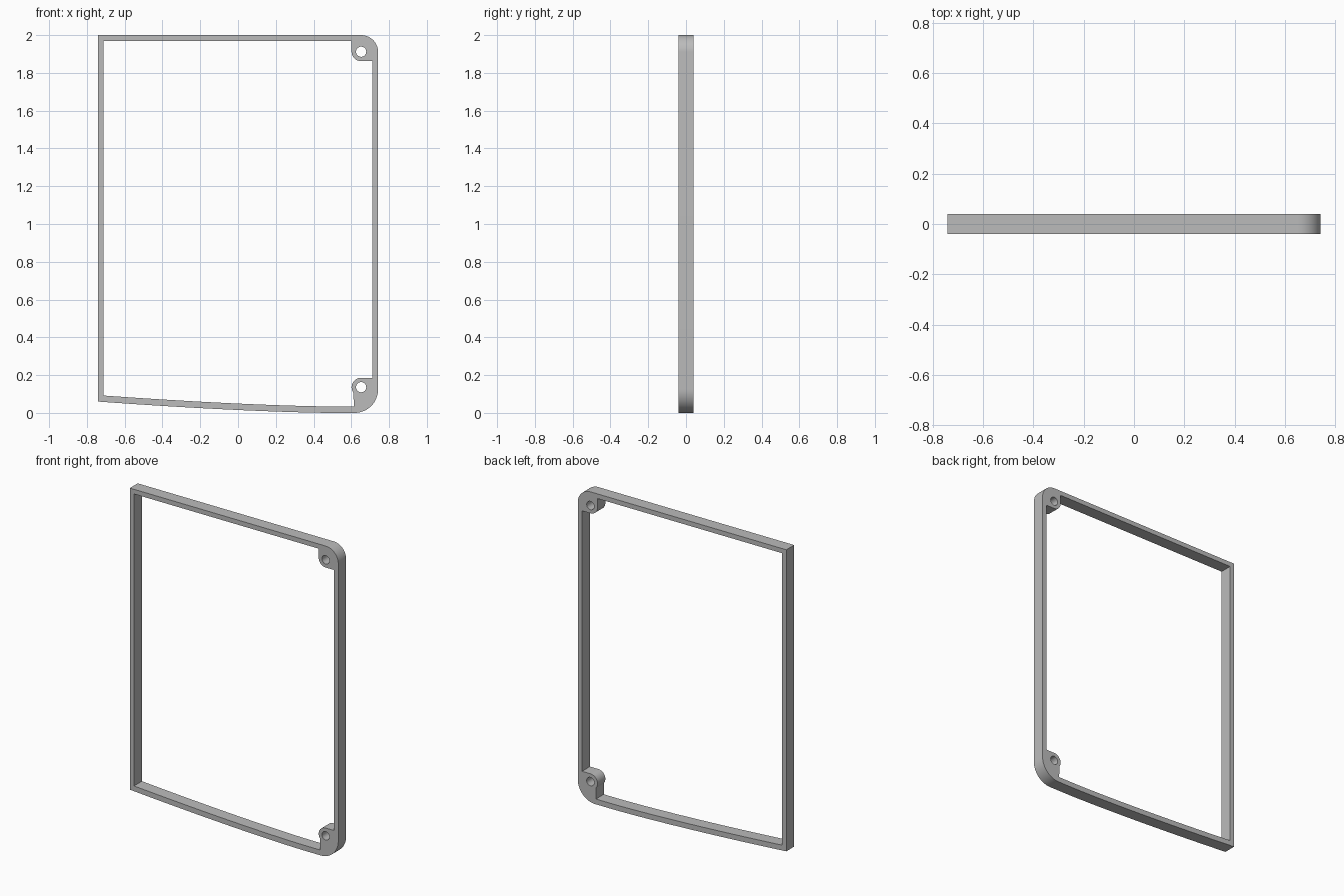
import bpy, bmesh
from math import cos, sin, radians
from mathutils import Vector

if "Cube" in bpy.data.objects:
    bpy.data.objects.remove(bpy.data.objects["Cube"], do_unlink=True)

DEPTH = 0.08
LEFT, RIGHT, TOP = -0.742, 0.742, 2.0
WALL = 0.03
BOSS_X, BOSS_R, HOLE_R = 0.652, 0.05, 0.027
BOSS_HIGH, BOSS_LOW = 1.912, 0.136


def arc(cx, cz, r, start, end, steps=16):
    angles = [radians(start + (end - start) * i / steps) for i in range(steps + 1)]
    return [(cx + r * cos(a), cz + r * sin(a)) for a in angles]


def sag(x):
    """Height of the gently bowed lower edge."""
    return 0.06 * (max(0.5 - x, 0) / 1.242) ** 1.5


def lower_edge(x0, x1, lift, steps=24):
    xs = [x0 + (x1 - x0) * i / steps for i in range(steps + 1)]
    return [(x, sag(x) + lift) for x in xs]


# Outer outline: square on one side, rounded corners on the other
outer = [(LEFT, TOP)] + lower_edge(LEFT, RIGHT - 0.125, 0)
outer += arc(RIGHT - 0.125, 0.125, 0.125, -90, 0)[1:]
outer += arc(RIGHT - 0.09, TOP - 0.09, 0.09, 0, 90)

# Inner outline, wrapping around the two screw bosses
inner = [(LEFT + WALL, TOP - WALL), (BOSS_X - BOSS_R, TOP - WALL)]
inner += arc(BOSS_X, BOSS_HIGH, BOSS_R, 180, 270)
inner += [(RIGHT - WALL, BOSS_HIGH - BOSS_R), (RIGHT - WALL, BOSS_LOW + BOSS_R)]
inner += arc(BOSS_X, BOSS_LOW, BOSS_R, 90, 218)
inner += lower_edge(BOSS_X - 0.039, LEFT + WALL, 0.034)

# Screw holes
holes = [arc(BOSS_X, z, HOLE_R, 0, 360, 32)[:-1] for z in (BOSS_HIGH, BOSS_LOW)]

# Fill the profile and extrude it to the frame depth
bm = bmesh.new()
for loop in [outer, inner] + holes:
    verts = [bm.verts.new((x, -DEPTH / 2, z)) for x, z in loop]
    for a, b in zip(verts, verts[1:] + verts[:1]):
        bm.edges.new((a, b))
bmesh.ops.triangle_fill(bm, edges=bm.edges[:], use_beauty=True, normal=Vector((0, -1, 0)))
result = bmesh.ops.extrude_face_region(bm, geom=bm.faces[:], use_keep_orig=True)
moved = [v for v in result["geom"] if isinstance(v, bmesh.types.BMVert)]
bmesh.ops.translate(bm, verts=moved, vec=(0, DEPTH, 0))
bmesh.ops.recalc_face_normals(bm, faces=bm.faces[:])

mesh = bpy.data.meshes.new("frame")
bm.to_mesh(mesh)
bm.free()
frame = bpy.data.objects.new("frame", mesh)
bpy.context.collection.objects.link(frame)

# Plain grey material
grey = bpy.data.materials.new("grey")
grey.use_nodes = True
grey.diffuse_color = (0.5, 0.5, 0.5, 1)
grey.node_tree.nodes["Principled BSDF"].inputs["Base Color"].default_value = (0.5, 0.5, 0.5, 1)
mesh.materials.append(grey)

# Smooth the rounded walls, keep the rims sharp
bpy.ops.object.select_all(action="DESELECT")
frame.select_set(True)
bpy.context.view_layer.objects.active = frame
bpy.ops.object.shade_smooth_by_angle(angle=radians(30))
